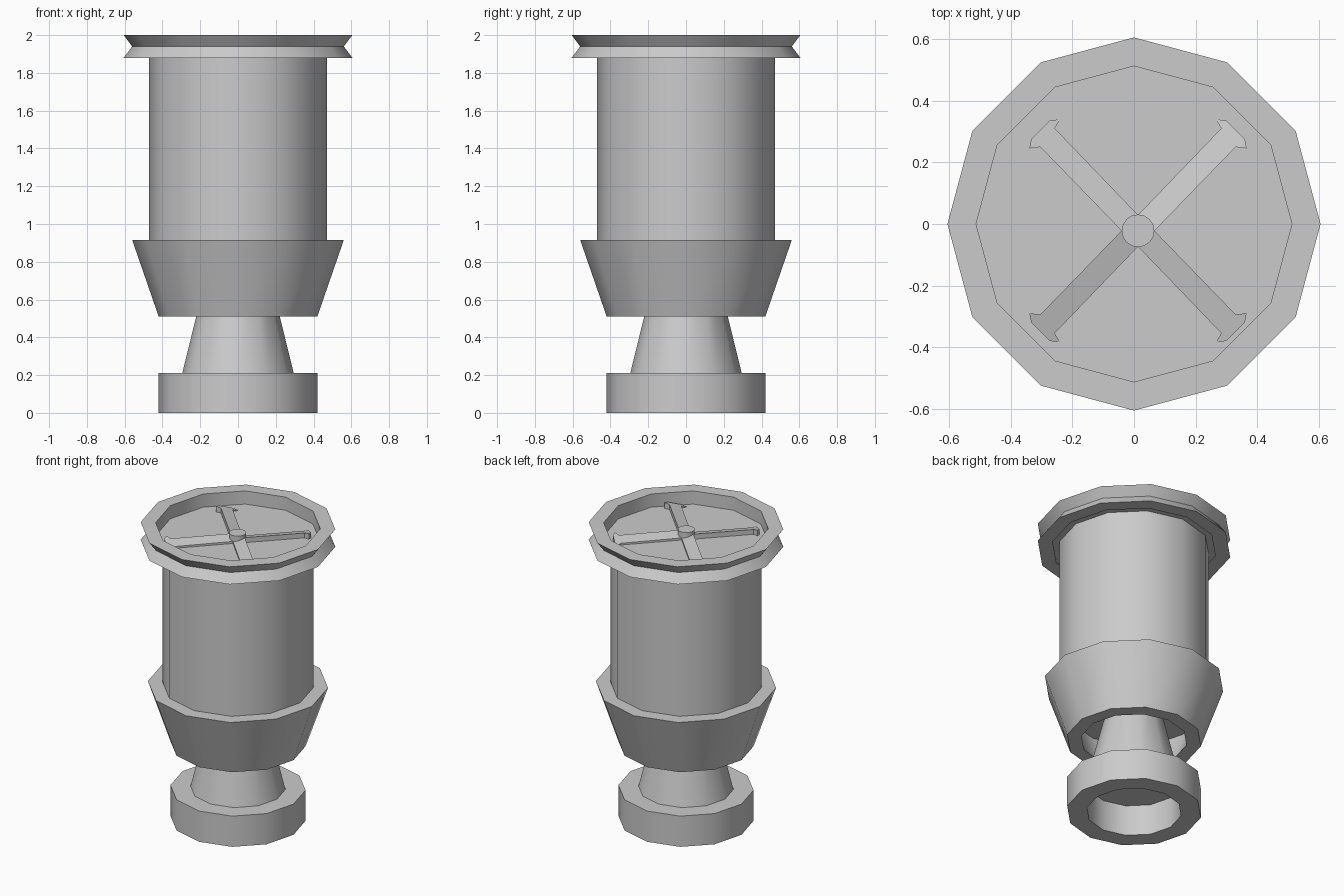
import bpy, math

if "Cube" in bpy.data.objects:
    bpy.data.objects.remove(bpy.data.objects["Cube"])

SIDES = 12


def make(name, verts, faces, smooth=True):
    mesh = bpy.data.meshes.new(name)
    mesh.from_pydata(verts, [], faces)
    obj = bpy.data.objects.new(name, mesh)
    bpy.context.collection.objects.link(obj)
    if smooth:
        bpy.ops.object.select_all(action='DESELECT')
        obj.select_set(True)
        bpy.context.view_layer.objects.active = obj
        bpy.ops.object.shade_smooth_by_angle(angle=math.radians(35))
    return obj


def lathe(name, profile, ring=False, sides=SIDES, centre=(0, 0)):
    """Revolve (radius, z) points, running upward on the outside.
    ring=True joins last to first point; otherwise both ends are capped."""
    verts = [(centre[0] + r * math.cos(math.tau * i / sides),
              centre[1] + r * math.sin(math.tau * i / sides), z)
             for r, z in profile for i in range(sides)]
    n = len(profile)
    faces = []
    for k in range(n if ring else n - 1):
        a, b = k * sides, ((k + 1) % n) * sides
        for i in range(sides):
            j = (i + 1) % sides
            faces.append((a + i, a + j, b + j, b + i))
    if not ring:
        faces.append(tuple(reversed(range(sides))))
        faces.append(tuple((n - 1) * sides + i for i in range(sides)))
    return make(name, verts, faces)


# Hollow foot and tapered stem
lathe("base_ring", [(0.42, 0), (0.42, 0.21), (0.295, 0.21), (0.295, 0)], ring=True)
lathe("stem", [(0.295, 0.21), (0.172, 0.71)])

# Flared collar around the lower end of the body
lathe("collar", [(0.42, 0.51), (0.56, 0.915), (0.468, 0.915), (0.33, 0.51)], ring=True)
lathe("body", [(0.47, 0.70), (0.47, 1.90)])

# Grooved top rim with a recessed floor
lathe("top_rim", [(0.605, 1.88), (0.56, 1.94), (0.605, 2.0), (0.512, 2.0),
                  (0.512, 1.88)], ring=True)
lathe("top_floor", [(0.512, 1.885), (0.512, 1.91)])

# Hub and four tilted blades with flared tips
HUB = (0.013, -0.022)
lathe("hub", [(0.053, 1.90), (0.053, 1.965)], sides=16, centre=HUB)

outline = [(0.02, -0.038), (0.416, -0.032), (0.438, -0.06), (0.455, -0.035),
           (0.455, 0.05), (0.434, 0.078), (0.426, 0.044), (0.02, 0.036)]
c = math.sqrt(0.5)
for sx in (1, -1):
    for sy in (1, -1):
        top, bottom = [], []
        for u, v in outline:
            x = HUB[0] + sx * c * (u - v)
            y = HUB[1] + sy * c * (u + v)
            top.append((x, y, 1.934 - 0.27 * v))
            bottom.append((x, y, 1.905))
        n = len(outline)
        faces = [tuple(range(n)), tuple(reversed(range(n, 2 * n)))]
        faces += [(i, i + n, (i + 1) % n + n, (i + 1) % n) for i in range(n)]
        if sx * sy < 0:
            faces = [f[::-1] for f in faces]
        side = ("back" if sy > 0 else "front") + ("_right" if sx > 0 else "_left")
        make("blade_" + side, top + bottom, faces, smooth=False)
